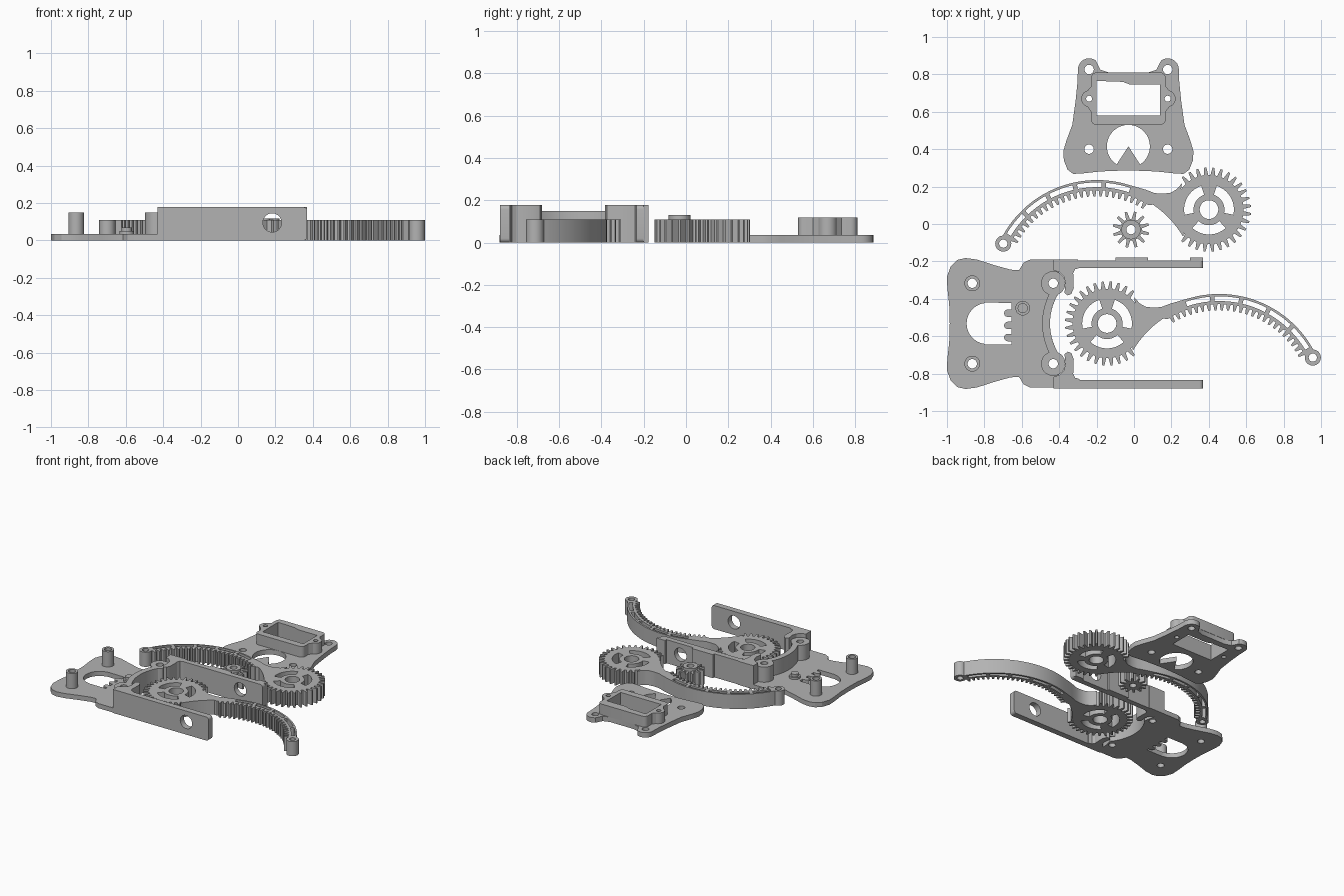
import bpy, bmesh, math
from math import radians, cos, sin

if "Cube" in bpy.data.objects:
    bpy.data.objects.remove(bpy.data.objects["Cube"])

grey = bpy.data.materials.new("grey_plastic")
grey.diffuse_color = (0.45, 0.45, 0.45, 1)
grey.use_nodes = True
grey.node_tree.nodes["Principled BSDF"].inputs["Base Color"].default_value = grey.diffuse_color


def pol(r, deg, c=(0, 0)):
    return (c[0] + r * cos(radians(deg)), c[1] + r * sin(radians(deg)))


def arc(r, a0, a1, c=(0, 0), n=12):
    return [pol(r, a0 + (a1 - a0) * i / n, c) for i in range(n + 1)]


def circle(x, y, r, n=28):
    return arc(r, 0, 360, (x, y), n)[:-1]


def slot(r0, r1, a0, a1, c=(0, 0), n=10):
    return arc(r0, a0, a1, c, n) + arc(r1, a1, a0, c, n)


def rect(x0, x1, y0, y1):
    return [(x0, y0), (x1, y0), (x1, y1), (x0, y1)]


def smooth(pts, steps=4):
    """Closed rounded outline through the given points."""
    out, n = [], len(pts)
    for i in range(n):
        p = [pts[(i + k - 1) % n] for k in range(4)]
        for s in range(steps):
            t = s / steps
            out.append(tuple(0.5 * (2 * p[1][k] + (p[2][k] - p[0][k]) * t
                       + (2 * p[0][k] - 5 * p[1][k] + 4 * p[2][k] - p[3][k]) * t * t
                       + (3 * p[1][k] - p[0][k] - 3 * p[2][k] + p[3][k]) * t ** 3) for k in (0, 1)))
    return out


def gear_loop(tip, root, n, skip=0):
    pts = []
    for k in range(n):
        a, p = 360 * k / n, 360 / n
        mid = (a + p / 2 + 180) % 360 - 180
        r = root if abs(mid) < skip else tip
        pts += [pol(root, a), pol(root, a + .22 * p), pol(r, a + .42 * p),
                pol(r, a + .68 * p), pol(root, a + .88 * p)]
    return pts


def plate(name, loops, z0, z1, loc=(0, 0), flip=False, upright=None):
    """Extrude outlines (later loops are holes); upright = front y of an x-z profile."""
    cu = bpy.data.curves.new(name, 'CURVE')
    cu.dimensions, cu.fill_mode, cu.extrude = '2D', 'BOTH', (z1 - z0) / 2
    for lp in loops:
        s = cu.splines.new('POLY')
        s.points.add(len(lp) - 1)
        for pt, (x, y) in zip(s.points, lp):
            pt.co = ((-x if flip else x) + loc[0], y + loc[1], 0, 1)
        s.use_cyclic_u = True
    ob = bpy.data.objects.new(name, cu)
    bpy.context.collection.objects.link(ob)
    bpy.ops.object.select_all(action='DESELECT')
    ob.select_set(True)
    bpy.context.view_layer.objects.active = ob
    bpy.ops.object.convert(target='MESH')
    ob = bpy.context.view_layer.objects.active
    me = ob.data
    for v in me.vertices:
        x, y, z = v.co
        z += (z0 + z1) / 2
        v.co = (x, z, y) if upright else (x, y, z)
    bm = bmesh.new()
    bm.from_mesh(me)
    bmesh.ops.remove_doubles(bm, verts=bm.verts, dist=1e-5)
    bmesh.ops.recalc_face_normals(bm, faces=bm.faces)
    bm.to_mesh(me)
    bm.free()
    me.materials.clear()
    me.materials.append(grey)
    bpy.ops.object.shade_smooth_by_angle(angle=radians(25))
    return ob


# Motor plate, drawn as a right half and mirrored about x = -0.03
CX = -0.03
half = [(0, .808), (.1, .808), (.15, .825)] + arc(.06, 125, 0, (.21, .826), 8) + \
       [(.272, .76), (.282, .66), (.30, .53), (.33, .45), (.348, .39), (.345, .34),
        (.325, .29), (.295, .268), (.25, .27), (.15, .281), (0, .287)]
outline = half + [(-x, y) for x, y in half[-2:0:-1]]
window = [(-.17, .58), (.17, .58), (.17, .745), (.01, .745), (-.03, .76), (-.17, .765)]
eye = arc(.115, -57, 237, (0, .415), 36) + [(0, .415)]
lugs = [circle(s * .21, y, .025) for s in (-1, 1) for y in (.826, .40)]
ears = [circle(s * .21, .67, .016) for s in (-1, 1)]
plate("motor_plate", [outline, window, eye] + lugs + ears, 0, .037, (CX, 0))
q = arc(.03, 0, 90, (.17, .78), 5)
side = arc(.045, -75, 75, (.207, .67), 10)
right = arc(.03, -90, 0, (.17, .56), 5) + [(.2, .6)] + side + [(.2, .735)] + q
frame = right + [(-x, y) for x, y in reversed(right)]
plate("motor_frame", [frame, window] + ears, .037, .118, (CX, 0))

# Gripper fingers: gear at the local origin, toothed arm sweeping sideways
AC = (.599, -.417)
arm = arc(.575, 28, 106, AC, 30) + [(.34, .107), (.29, .088), (.246, .085), (.205, .09),
      (.175, .107), (.145, .14), (.158, .05), (.158, -.05), (.135, -.13), (.139, -.146)]
arm += arc(.535, 149, 124, AC, 8)
for k in range(24):
    a = 122 - 3.9 * k
    arm += [pol(.52, a, AC), pol(.52, a - 1.2, AC), pol(.488, a - 1.8, AC),
            pol(.488, a - 3.1, AC), pol(.52, a - 3.7, AC)]
arm += [pol(.52, 28, AC)]
arm_slots = [slot(.537, .562, 31 + 16 * i, 44.5 + 16 * i, AC) for i in range(5)]
gear_holes = [circle(0, 0, .05)] + [slot(.083, .133, a - 42, a + 42, n=14) for a in (30, 150, 270)]
for tag, loc, flip in (("front", (-.144, -.532), False), ("rear", (.401, .077), True)):
    plate(tag + "_finger_gear", [gear_loop(.225, .185, 32, 42)] + gear_holes, 0, .11, loc, flip)
    plate(tag + "_finger_arm", [arm] + arm_slots, 0, .11, loc, flip)
    plate(tag + "_finger_tip", [circle(1.1, -.182, .043), circle(1.1, -.182, .022)], 0, .11, loc, flip)

# Drive pinion with raised hub
PIN = (-.016, -.03)
plate("pinion", [gear_loop(.098, .058, 12), circle(0, 0, .025)], 0, .11, PIN)
plate("pinion_hub", [circle(0, 0, .052), circle(0, 0, .025)], .11, .13, PIN)

# Base plate, symmetric about y = -0.532
BY = -.532
GC = (-.144, 0)
top = [(-.40, .342), (-.555, .342), (-.59, .325), (-.615, .285), (-.66, .288), (-.74, .31),
       (-.84, .342), (-.90, .35), (-.945, .34), (-.98, .305), (-1.0, .25), (-.998, .19), (-.988, .1),
       (-.985, 0)]
base = top + [(x, -y) for x, y in top[-2::-1]]
base += [(-.40, -.25)] + arc(.305, 217, 143, GC, 24) + [(-.40, .25)]
cut = [(-.655, .11), (-.80, .112)] + arc(.11, 95, 265, (-.785, 0), 16) + [(-.80, -.112), (-.655, -.112)]
for y in (-.075, -.01, .055):
    cut += [(-.655, y - .02)] + arc(.02, 270, 90, (-.675, y), 6) + [(-.655, y + .02)]
post_xy = [(-.865, s * .215) for s in (-1, 1)]
pivot_xy = [(-.432, s * .215) for s in (-1, 1)]
holes = [circle(x, y, .025) for x, y in post_xy + pivot_xy]
plate("base_plate", [base, cut] + holes, 0, .035, (0, BY))
for i, (x, y) in enumerate(post_xy):
    plate(f"standoff_{i}", [circle(x, y, .042), circle(x, y, .025)], .035, .15, (0, BY))
for i, (x, y) in enumerate(pivot_xy):
    plate(f"pivot_post_{i}", [circle(x, y, .065), circle(x, y, .025)], .035, .15, (0, BY))
plate("curved_wall", [slot(.305, .347, 149, 211, GC, 24)], .035, .15, (0, BY))

# Stepped peg on the base plate
plate("peg_collar", [circle(-.595, -.45, .039)], .035, .05)
plate("peg_top", [circle(-.595, -.45, .027)], .05, .07)

# Side walls with a round hole, and the hooked blocks at their roots
wall = [(-.43, 0)] + arc(.02, -90, 0, (.35, .02), 5) + arc(.02, 0, 90, (.35, .158), 5) + [(-.43, .178)]
wall_hole = circle(.183, .095, .05)
plate("front_side_wall", [wall, wall_hole], -.88, -.835, upright=True)
plate("rear_side_wall", [wall, wall_hole], -.235, -.195, upright=True)
for nm, x0, x1 in (("inner", -.10, .075), ("end", .30, .37)):
    plate("rear_wall_pad_" + nm, [rect(x0, x1, 0, .178)], -.20, -.178, upright=True)
hook = [(-.43, .342), (-.30, .342), (-.29, .297), (-.315, .29), (-.325, .27), (-.322, .19), (-.335, .158),
        (-.355, .15), (-.372, .165), (-.365, .215), (-.375, .25), (-.40, .275), (-.43, .285)]
for nm, s in (("front", -1), ("rear", 1)):
    plate(nm + "_hook_block", [[(x, s * y) for x, y in hook]], 0, .178, (0, BY))
